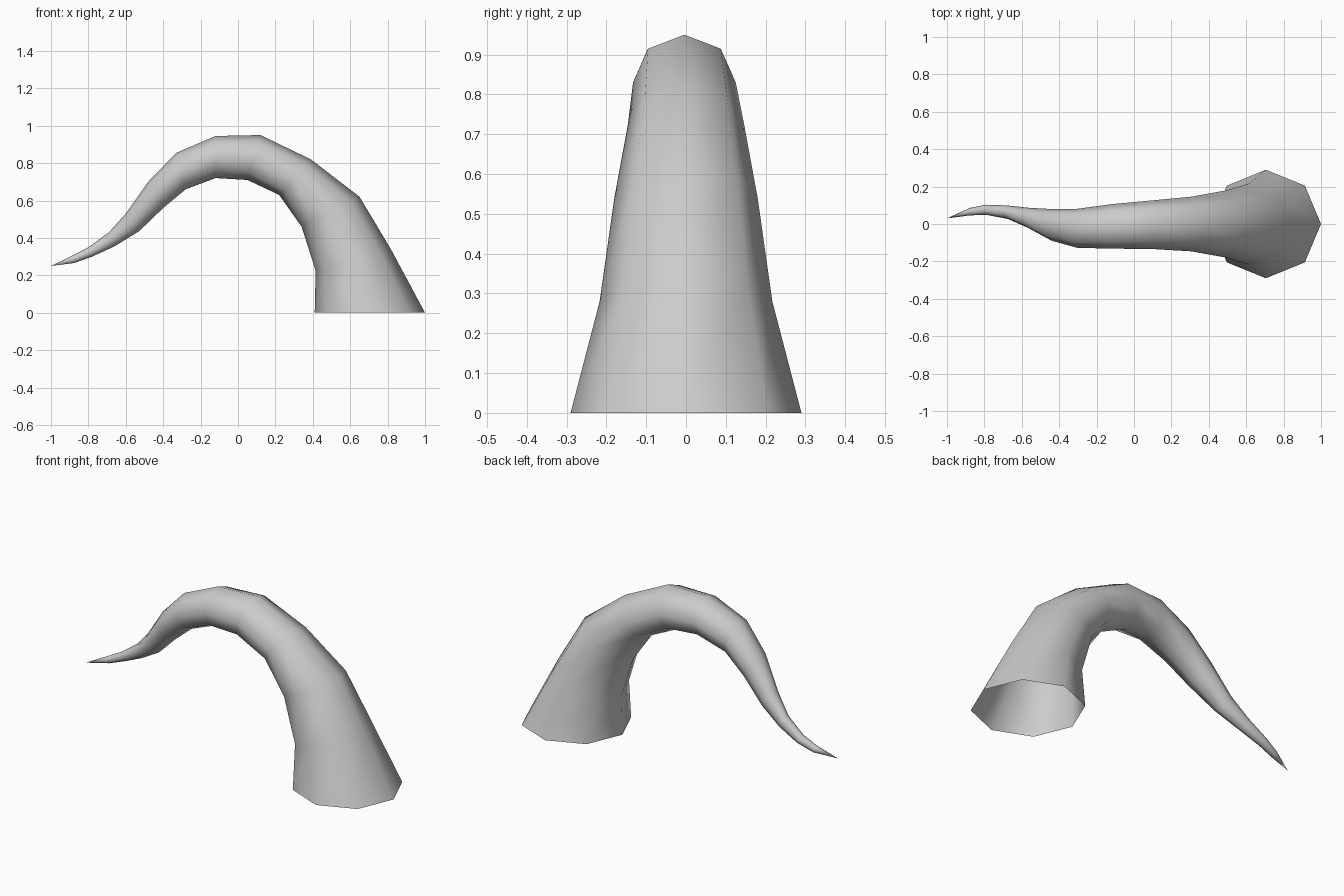
import bpy, bmesh, math
from mathutils import Vector

if "Cube" in bpy.data.objects:
    bpy.data.objects.remove(bpy.data.objects["Cube"])

# Cross-sections: outer (x, z), inner (x, z), y centre, y half-width
RINGS = [
    (1.00, 0.00, 0.41, 0.00, 0.000, 0.290),
    (0.82, 0.335, 0.415, 0.225, 0.000, 0.217),
    (0.65, 0.62, 0.34, 0.46, 0.000, 0.180),
    (0.39, 0.82, 0.22, 0.63, 0.000, 0.146),
    (0.12, 0.95, 0.05, 0.71, -0.004, 0.129),
    (-0.12, 0.945, -0.12, 0.72, -0.013, 0.119),
    (-0.33, 0.855, -0.28, 0.66, -0.023, 0.104),
    (-0.48, 0.70, -0.40, 0.56, -0.005, 0.085),
    (-0.60, 0.53, -0.53, 0.435, 0.033, 0.054),
    (-0.69, 0.43, -0.66, 0.355, 0.063, 0.036),
    (-0.80, 0.35, -0.78, 0.30, 0.076, 0.027),
    (-0.88, 0.308, -0.875, 0.266, 0.066, 0.020),
]
TIP = (-1.0, 0.03, 0.25)
SIDES = 8

bm = bmesh.new()

# Octagonal rings, each tilted to follow the bend
loops = []
for ox, oz, ix, iz, yc, yr in RINGS:
    centre = Vector(((ox + ix) / 2, yc, (oz + iz) / 2))
    radial = Vector(((ox - ix) / 2, 0, (oz - iz) / 2))
    side = Vector((0, yr, 0))
    angles = [2 * math.pi * k / SIDES for k in range(SIDES)]
    loops.append([bm.verts.new(centre + radial * math.cos(a) + side * math.sin(a))
                  for a in angles])

# Skin between rings, then close to the point; the base stays open
for a, b in zip(loops, loops[1:]):
    for k in range(SIDES):
        n = (k + 1) % SIDES
        bm.faces.new((a[k], a[n], b[n], b[k]))
tip = bm.verts.new(TIP)
last = loops[-1]
for k in range(SIDES):
    bm.faces.new((last[k], last[(k + 1) % SIDES], tip))

for f in bm.faces:
    f.smooth = True

mesh = bpy.data.meshes.new("curved_tentacle")
bm.to_mesh(mesh)
bm.free()
bpy.context.collection.objects.link(bpy.data.objects.new("curved_tentacle", mesh))
